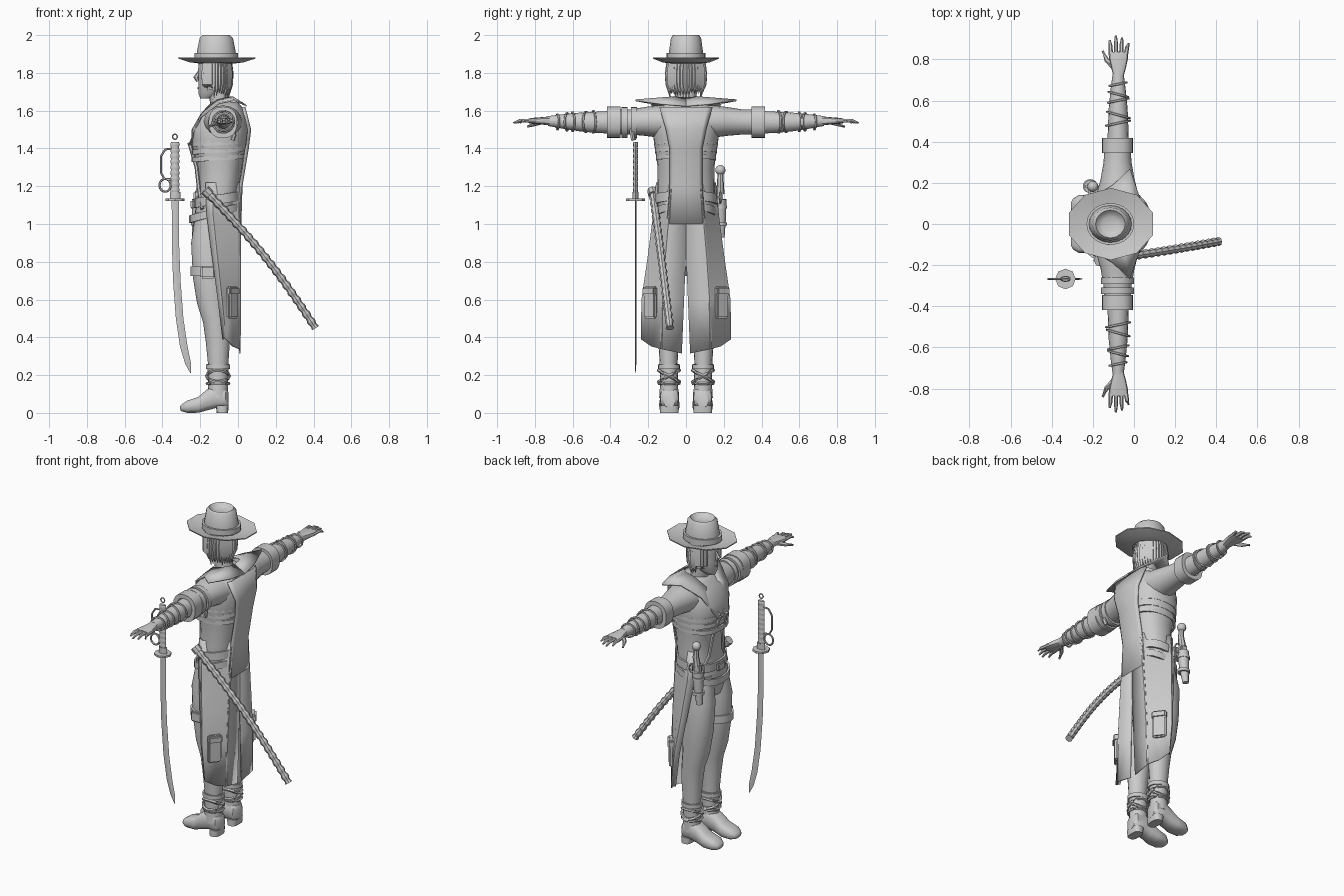
import bpy, bmesh, math, random
from mathutils import Vector, Matrix

cube = bpy.data.objects.get("Cube")
if cube:
    bpy.data.objects.remove(cube)
random.seed(4)

grey = bpy.data.materials.new("plain grey")
grey.use_nodes = True
grey.diffuse_color = (0.6, 0.6, 0.6, 1)
grey.node_tree.nodes["Principled BSDF"].inputs["Base Color"].default_value = (0.6, 0.6, 0.6, 1)


def finish(name, bm, angle=40, thick=0):
    bmesh.ops.recalc_face_normals(bm, faces=bm.faces)
    me = bpy.data.meshes.new(name)
    bm.to_mesh(me)
    bm.free()
    me.materials.append(grey)
    ob = bpy.data.objects.new(name, me)
    bpy.context.collection.objects.link(ob)
    bpy.ops.object.select_all(action='DESELECT')
    ob.select_set(True)
    bpy.context.view_layer.objects.active = ob
    bpy.ops.object.shade_smooth_by_angle(angle=math.radians(angle))
    if thick:
        mod = ob.modifiers.new("thickness", 'SOLIDIFY')
        mod.thickness = thick
        mod.offset = 0
    return ob


def loft(name, rings, caps=True, wrap=False, open_ring=False, thick=0, angle=40):
    bm = bmesh.new()
    vs = [[bm.verts.new(p) for p in r] for r in rings]
    n = len(vs[0])
    for i in range(len(vs) if wrap else len(vs) - 1):
        a, b = vs[i], vs[(i + 1) % len(vs)]
        for j in range(n - 1 if open_ring else n):
            k = (j + 1) % n
            bm.faces.new((a[j], a[k], b[k], b[j]))
    if caps and not wrap and not open_ring:
        bm.faces.new(vs[0])
        bm.faces.new(vs[-1])
    return finish(name, bm, angle, thick)


def ring(axis, w, cu, cv, ru, rv, n=16, p=2.0, tilt=0, turn=0):
    """Superellipse across an axis; tilt shears the ring along that axis."""
    pts = []
    for i in range(n):
        a = math.tau * i / n + turn
        c, s = math.cos(a), math.sin(a)
        u = cu + ru * math.copysign(abs(c) ** (2 / p), c)
        v = cv + rv * math.copysign(abs(s) ** (2 / p), s)
        h = w + tilt * c
        pts.append(Vector({'z': (u, v, h), 'y': (u, h, v), 'x': (h, u, v)}[axis]))
    return pts


def band(name, axis, w, cu, cv, ru, rv, half, t=0.012, tilt=0, p=2.0):
    prof = ((-half, -t), (-half, 0), (half, 0), (half, -t))
    return loft(name, [ring(axis, w + d, cu, cv, ru + e, rv + e, 20, p, tilt) for d, e in prof], wrap=True)


def sweep(name, pts, r, n=6, closed=False, flat=1.0):
    pts = [Vector(p) for p in pts]
    m, rings = len(pts), []
    for i, p in enumerate(pts):
        a = pts[i - 1] if (closed or i) else p
        b = pts[(i + 1) % m] if (closed or i < m - 1) else p
        t = (b - a).normalized()
        side = t.cross(Vector((0, 1, 0)) if abs(t.y) < 0.8 else Vector((0, 0, 1))).normalized()
        up = side.cross(t)
        rad = r[i] if isinstance(r, (list, tuple)) else r
        rings.append([p + rad * (side * math.cos(math.tau * j / n) * flat + up * math.sin(math.tau * j / n))
                      for j in range(n)])
    return loft(name, rings, wrap=closed)


def box(name, loc, size, rot=0, bevel=0.008):
    bm = bmesh.new()
    m = Matrix.Translation(loc) @ Matrix.Rotation(rot, 4, 'Z') @ Matrix.Diagonal((*size, 1))
    bmesh.ops.create_cube(bm, size=1, matrix=m)
    bmesh.ops.bevel(bm, geom=bm.edges[:], offset=bevel, segments=2, affect='EDGES')
    return finish(name, bm)


def hoop(x, y, z, rx, rz, n=14):
    return [(x + rx * math.cos(math.tau * i / n), y, z + rz * math.sin(math.tau * i / n)) for i in range(n)]


# Hat: crown with a dented top, band and faceted brim
crown = [(1.975, .04, .035), (1.985, .06, .055), (2.0, .072, .068), (1.985, .088, .08), (1.91, .103, .09), (1.87, .107, .094)]
loft("hat_crown", [ring('z', z, -.115, 0, a, b, 16) for z, a, b in crown])
band("hat_band", 'z', 1.888, -.115, 0, .116, .102, .017)
brim = [(1.862, .10, .09), (1.868, .15, .125), (1.882, .215, .175), (1.876, .215, .175), (1.856, .15, .125), (1.85, .10, .09)]
loft("hat_brim", [ring('z', z, -.112, 0, a, b, 10, turn=math.pi / 10) for z, a, b in brim], wrap=True, angle=20)

# Head, face and neck
head = [(1.665, -.17, .03, .025), (1.69, -.147, .062, .048), (1.75, -.13, .08, .064), (1.82, -.123, .088, .072), (1.88, -.118, .088, .074)]
loft("head", [ring('z', z, x, 0, a, b, 16, 2.2) for z, x, a, b in head])
sweep("nose", [(-.205, 0, 1.81), (-.222, 0, 1.775), (-.212, 0, 1.755)], [.006, .015, .008])
sweep("mouth", [(-.198, -.022, 1.718), (-.21, 0, 1.72), (-.198, .022, 1.718)], [.003, .006, .003])
loft("neck", [ring('z', z, x, 0, .052, .055) for z, x in ((1.58, -.085), (1.72, -.11))])

# Hair: an under layer with pointed locks hanging around it
under = [(1.88, .078, .084), (1.78, .076, .086), (1.71, .062, .075)]
loft("hair_under_layer", [ring('z', z, -.118, 0, a, b) for z, a, b in under])
for i in range(27):
    a = math.radians(-135 + 270 * i / 26)
    c, s = math.cos(a), math.sin(a)
    end = 1.665 + random.uniform(0, .03) + (.05 if c < -.1 else 0)
    path = [(-.122 + k * .08 * c, k * .094 * s, z) for k, z in ((.93, 1.88), (1.04, 1.8), (1.02, 1.74), (.9, end))]
    sweep("hair_lock", path, [.013, .015, .014, .001], 5)

# Torso of the long coat
torso = [(.92, -.22, -.05, .10), (1.0, -.24, -.03, .135), (1.08, -.225, -.005, .15), (1.2, -.205, .01, .152),
         (1.3, -.215, .022, .15), (1.42, -.245, .045, .168), (1.5, -.245, .058, .178), (1.58, -.2, .04, .17),
         (1.62, -.165, .02, .13), (1.645, -.14, 0, .08)]
loft("coat_body", [ring('z', z, (a + b) / 2, 0, (b - a) / 2, w, 24, 2.4) for z, a, b, w in torso], angle=50)
panel = [(1.62, .035, .14), (1.5, .066, .105), (1.4, .053, .085), (1.2, .02, .085), (1.0, .014, .1)]
loft("coat_back_panel", [[(x - .012, -w, z), (x, -w * .8, z), (x, w * .8, z), (x - .012, w, z)] for z, x, w in panel],
     open_ring=True, thick=.008)
for z in (1.43, 1.39, 1.35):
    band("chest_strap", 'z', z, -.1, 0, .147, .158 + (z - 1.35) * .15, .013, tilt=.01, p=2.4)

# Coat skirt, collar and pockets, mirrored on both sides
skirt = [(1.22, .014, 0, .075, .155, -.17, 1.22), (1.05, .011, 0, .09, .17, -.165, 1.05), (.82, .01, .001, .11, .2, -.135, .82),
         (.6, .01, .01, .125, .232, -.105, .6), (.315, .008, .022, .13, .235, -.08, .39)]
for s in (1, -1):
    rows = []
    for z, xb, gap, corner, out, front, zf in skirt:
        mid = Vector((xb, corner * s, z)).lerp(Vector((front * .8, out * s, zf)), .5)
        rows.append([(xb, gap * s, z), (xb, corner * s, z + (zf - z) * .3), mid,
                     (front * .8, out * s, zf), (front, (out - .02) * s, zf)])
    loft("coat_skirt", rows, open_ring=True, thick=.008, angle=25)
    sweep("coat_skirt_seam", [r[1] for r in rows], .006, 5)
    inner = [(-.025, 0, 1.665), (-.03, .06, 1.672), (-.06, .082, 1.668), (-.11, .08, 1.655), (-.175, .055, 1.6), (-.245, .015, 1.43)]
    outer = [(.045, 0, 1.625), (.03, .12, 1.635), (-.02, .268, 1.655), (-.1, .19, 1.64), (-.2, .13, 1.565), (-.257, .05, 1.42)]
    loft("collar", [[(x, y * s, z) for x, y, z in row] for row in (inner, outer)], open_ring=True, thick=.009, angle=20)
    sweep("coat_front_edge", [(-.258, .03 * s, 1.43), (-.22, .05 * s, 1.3), (-.207, .07 * s, 1.18), (-.19, .13 * s, 1.08)], .01)
    box("coat_pocket", (-.03, .188 * s, .585), (.028, .08, .17), math.radians(37) * s)
    box("pocket_flap", (-.026, .192 * s, .645), (.032, .085, .045), math.radians(37) * s)

    # Arms: sleeve, cuff, forearm with wraps
    sleeve = [(.06, 1.535, .11, .095), (.15, 1.543, .1, .085), (.22, 1.543, .082, .076), (.3, 1.54, .068, .066), (.36, 1.54, .064, .065)]
    loft("sleeve", [ring('y', y * s, -.08, z, a, b) for y, z, a, b in sleeve])
    band("sleeve_cuff", 'y', .382 * s, -.08, 1.538, .076, .083, .036, .025, p=2.4)
    forearm = [(.34, 1.54, .054, .062), (.46, 1.538, .05, .057), (.56, 1.54, .046, .05), (.66, 1.543, .036, .037), (.73, 1.545, .027, .026)]
    loft("forearm", [ring('y', y * s, -.077, z, a, b) for y, z, a, b in forearm])
    for y, r, t in ((.49, .058, .012), (.53, .055, -.015), (.6, .05, .01), (.63, .047, -.012), (.68, .041, .008)):
        sweep("forearm_wrap", ring('y', y * s, -.077, 1.541, r, r, 14, tilt=t), .006, 5, True)

    # Hand with four fingers and a thumb
    palm = [(.72, .025, .024), (.76, .036, .02), (.81, .047, .016), (.835, .042, .012)]
    loft("palm", [ring('y', y * s, -.075, 1.546, a, b, 12, 2.6) for y, a, b in palm])
    for x0, x1, tip in ((-.112, -.118, .893), (-.087, -.088, .915), (-.062, -.058, .905), (-.04, -.026, .878)):
        sweep("finger", [(x0, .82 * s, 1.546), ((x0 + x1) / 2, (.4 + tip / 2) * s + .02 * s, 1.548), (x1, tip * s, 1.535)], [.011, .01, .005])
    sweep("thumb", [(-.1, .765 * s, 1.54), (-.132, .795 * s, 1.53), (-.152, .84 * s, 1.515)], [.014, .012, .006])

    # Trouser leg
    leg = [(1.06, -.125, .07, .1, .07), (.9, -.148, .083, .1, .083), (.72, -.142, .087, .097, .08), (.58, -.135, .09, .082, .07),
           (.48, -.115, .092, .07, .06), (.38, -.107, .092, .064, .055), (.26, -.105, .092, .054, .047), (.14, -.105, .09, .05, .044)]
    loft("leg", [ring('z', z, x, y * s, a, b) for z, x, y, a, b in leg])

    # Boot: shaft, foot, heel, cuff and crossing straps
    loft("boot_shaft", [ring('z', z, -.106, .09 * s, a, b) for z, a, b in ((.26, .058, .052), (.17, .052, .046), (.08, .054, .052))])
    foot = [(-.05, .03, .11, .03), (-.065, .025, .13, .048), (-.115, .025, .15, .052), (-.165, .012, .125, .05),
            (-.21, 0, .085, .055), (-.27, 0, .065, .052), (-.298, .008, .045, .034), (-.307, .018, .034, .015)]
    loft("boot_foot", [ring('x', x, .088 * s, (lo + hi) / 2, w, (hi - lo) / 2, 14, 2.8) for x, lo, hi, w in foot])
    loft("boot_heel", [ring('z', z, -.083, .088 * s, a, .05, 14, 3) for z, a in ((0, .03), (.04, .034))])
    band("boot_cuff", 'z', .245, -.106, .09 * s, .064, .058, .012)
    for tilt in (.03, -.03):
        strap = [p + Vector((0, 0, tilt * (p.y - .09 * s) / .056)) for p in ring('z', .195, -.106, .09 * s, .06, .056, 16)]
        sweep("boot_strap", strap, .009, 5, True)
    sweep("boot_ankle_strap", ring('z', .155, -.106, .09 * s, .058, .055, 14), .008, 5, True)

# Straps on the left upper arm
for y in (-.325, -.275):
    band("upper_arm_strap", 'y', y, -.08, 1.538, .08, .082, .016)
sweep("hanging_strap", [(-.03, -.29, 1.5), (-.02, -.285, 1.47), (-.03, -.28, 1.445)], .012)

# Belts and buckle
band("waist_belt", 'z', 1.13, -.108, 0, .125, .163, .025, tilt=.02, p=2.3)
band("hip_belt", 'z', 1.06, -.12, 0, .14, .158, .02, tilt=.035, p=2.3)
box("belt_buckle", (-.24, 0, 1.105), (.025, .07, .05))
box("belt_pouch", (-.19, .15, 1.12), (.06, .05, .07))

# Thigh strap with pouch
band("thigh_strap", 'z', .75, -.143, -.087, .108, .092, .024)
box("thigh_pouch", (-.16, -.178, .745), (.075, .025, .065))

# Pistol in its holster on the right hip
bm = bmesh.new()
bmesh.ops.create_uvsphere(bm, u_segments=12, v_segments=8, radius=.027, matrix=Matrix.Translation((-.2, .182, 1.285)))
finish("pistol_pommel", bm)
sweep("pistol_grip", [(-.2, .182, 1.28), (-.195, .182, 1.22), (-.205, .182, 1.16)], [.014, .018, .022], 8)
box("pistol_frame", (-.21, .182, 1.13), (.05, .03, .09))
sweep("trigger_guard", hoop(-.175, .182, 1.14, .024, .028), .005, 5, True)
sweep("holster", [(-.21, .182, 1.13), (-.215, .185, 1.03), (-.225, .187, .93)], [.034, .028, .018], 10)
for z in (1.09, 1.0):
    band("holster_ring", 'z', z, -.213, .184, .036, .034, .009)
sweep("holster_hanger", [(-.17, .15, 1.15), (-.19, .18, 1.11), (-.2, .18, 1.05)], .012)

# Ribbed scabbard hung at the left hip, slightly bowed
path, radii = [], []
for i in range(81):
    t = i / 80
    path.append((-.175 + .585 * t + .025 * math.sin(math.pi * t), -.178 + .093 * t, 1.18 - .73 * t + .012 * math.sin(math.pi * t)))
    radii.append(.0225 if i % 4 < 2 else .0175)
sweep("scabbard", path, radii, 8)
sweep("scabbard_mouth", path[:4], .027, 8)

# Drawn sword standing beside the figure
SY = -.267
blade = [(1.14, -.332, .019), (.9, -.331, .019), (.7, -.324, .02), (.5, -.309, .02), (.35, -.287, .02), (.26, -.264, .016), (.21, -.251, .001)]
loft("sword_blade", [ring('z', z, x, SY, a, min(.004, a), 4) for z, x, a in blade], angle=20)
loft("sword_guard", [ring('z', z, -.333, SY, .05, .05, 8) for z in (1.122, 1.134)])
loft("sword_collar", [ring('z', z, -.333, SY, .028, .015, 8) for z in (1.134, 1.17)])
loft("sword_grip", [ring('z', 1.165 + .01 * i, -.334, SY, .024 if i % 3 else .02, .014 if i % 3 else .011, 8) for i in range(28)])
sweep("sword_pommel_ring", hoop(-.334, SY, 1.462, .013, .014), .004, 5, True)
sweep("knuckle_guard", [(-.34, SY, 1.4), (-.385, SY, 1.395), (-.407, SY, 1.36), (-.407, SY, 1.27), (-.39, SY, 1.24), (-.35, SY, 1.235)], .006)
sweep("finger_ring", hoop(-.386, SY, 1.205, .03, .034), .006, 6, True)
